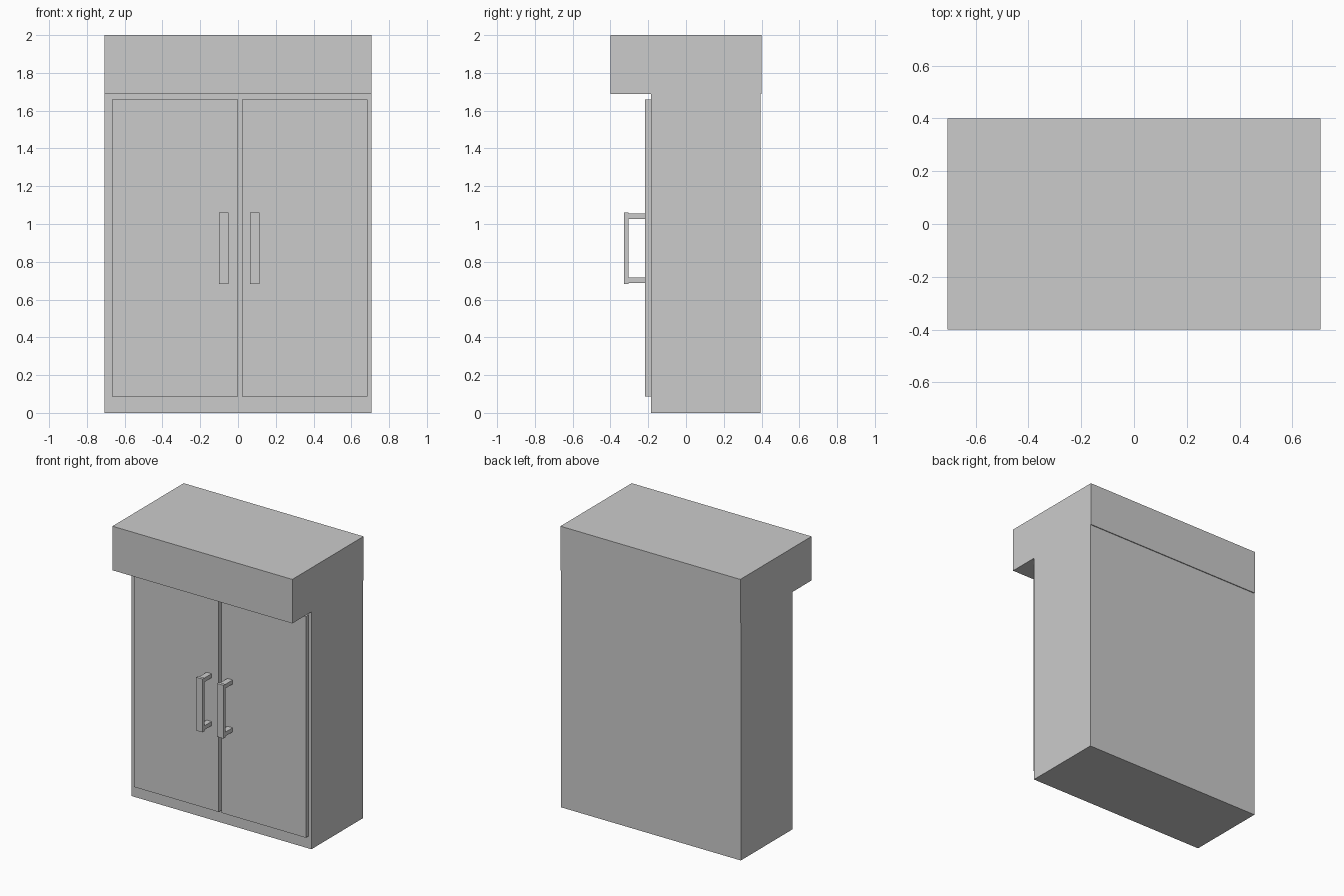
import bpy
import bmesh

if "Cube" in bpy.data.objects:
    bpy.data.objects.remove(bpy.data.objects["Cube"])


def make_object(name, bm):
    bmesh.ops.recalc_face_normals(bm, faces=bm.faces[:])
    mesh = bpy.data.meshes.new(name)
    bm.to_mesh(mesh)
    bm.free()
    obj = bpy.data.objects.new(name, mesh)
    bpy.context.collection.objects.link(obj)
    return obj


def extrude_profile(name, profile, x0, x1):
    """Extrude a (y, z) outline along x."""
    bm = bmesh.new()
    face = bm.faces.new([bm.verts.new((x0, y, z)) for y, z in profile])
    new = bmesh.ops.extrude_face_region(bm, geom=[face])["geom"]
    verts = [v for v in new if isinstance(v, bmesh.types.BMVert)]
    bmesh.ops.translate(bm, verts=verts, vec=(x1 - x0, 0, 0))
    return make_object(name, bm)


def box(name, x, y, z):
    """Box from (min, max) ranges."""
    return extrude_profile(name, [(y[0], z[0]), (y[1], z[0]), (y[1], z[1]), (y[0], z[1])], *x)


# Cabinet body with overhanging top, sides flush
extrude_profile("cabinet_body", [
    (-0.185, 0), (0.394, 0), (0.394, 1.687), (0.40, 1.687),
    (0.40, 2.0), (-0.40, 2.0), (-0.40, 1.687), (-0.185, 1.687),
], -0.707, 0.707)

# Doors, each with a bar handle on two posts
for side, door_x, bar_x in (
    ("left", (-0.667, 0.0), (-0.100, -0.051)),
    ("right", (0.021, 0.685), (0.064, 0.115)),
):
    box(f"{side}_door", door_x, (-0.217, -0.185), (0.088, 1.66))
    box(f"{side}_handle_bar", bar_x, (-0.327, -0.305), (0.682, 1.061))
    post_x = (bar_x[0] + 0.005, bar_x[1] - 0.005)
    for level, post_z in (("lower", (0.687, 0.716)), ("upper", (1.027, 1.056))):
        box(f"{side}_handle_{level}_post", post_x, (-0.305, -0.217), post_z)
